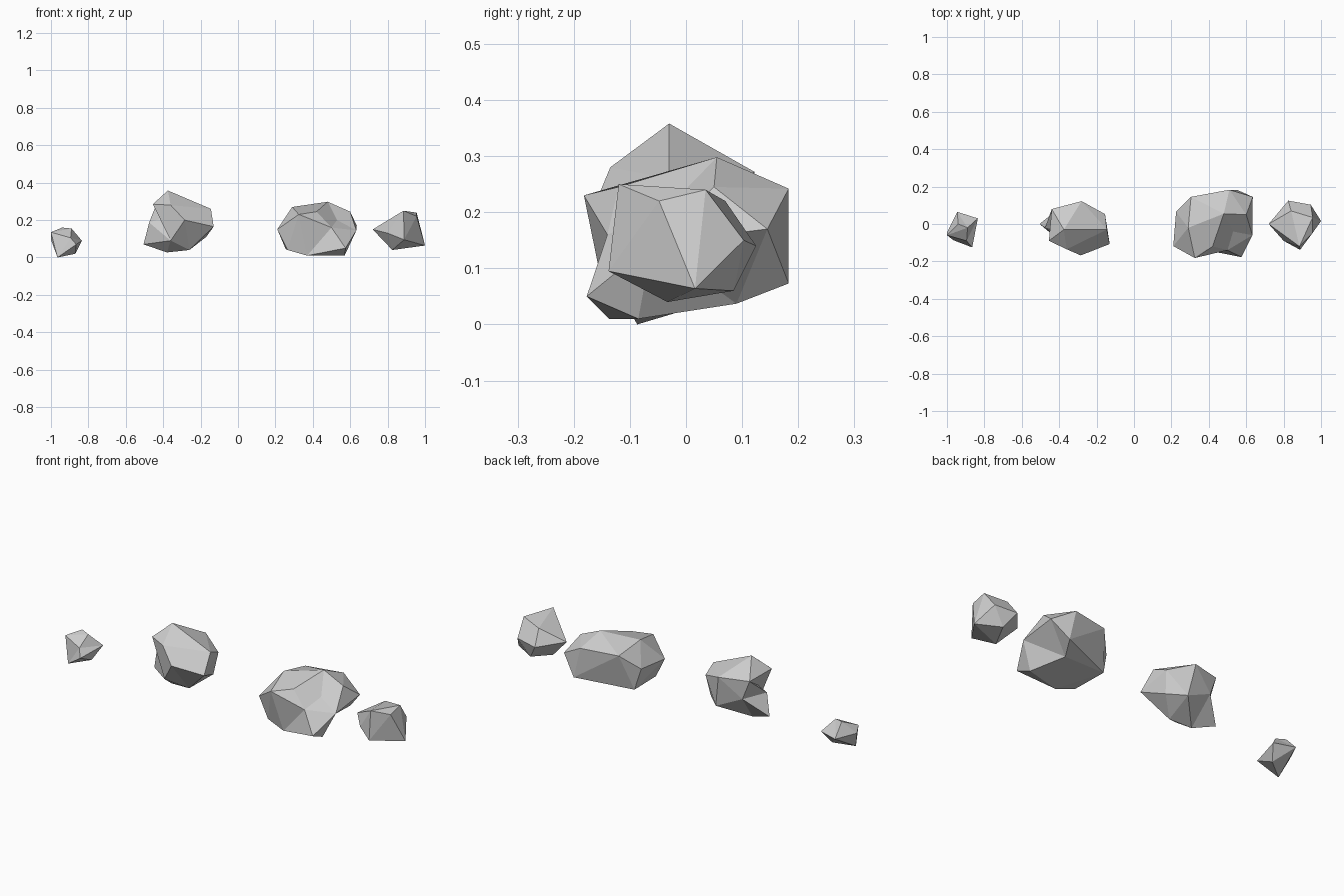
import bpy, bmesh
from mathutils import Vector


def rock(name, centre, corners):
    """Faceted star-shaped stone: corners are linked as seen from its centre,
    so dents stay possible."""
    c = Vector(centre)
    bm = bmesh.new()
    target = {}
    for p in corners:
        v = bm.verts.new((Vector(p) - c).normalized())
        target[v] = Vector(p)
    bmesh.ops.convex_hull(bm, input=bm.verts[:])
    for v in bm.verts:
        v.co = target[v]
    bmesh.ops.recalc_face_normals(bm, faces=bm.faces[:])
    # join nearly flat neighbours into broad facets
    bmesh.ops.dissolve_limit(bm, angle_limit=0.06, verts=bm.verts[:], edges=bm.edges[:])
    me = bpy.data.meshes.new(name)
    bm.to_mesh(me)
    bm.free()
    ob = bpy.data.objects.new(name, me)
    bpy.context.collection.objects.link(ob)
    return ob


# pebble at far left
rock("pebble", (-0.925, -0.03, 0.08), [
    (-0.945, 0.065, 0.09), (-0.835, 0.03, 0.09), (-0.865, -0.125, 0.07),
    (-1.0, -0.06, 0.135), (-1.0, -0.045, 0.095), (-0.965, -0.087, 0.0),
    (-0.87, -0.02, 0.02), (-0.94, 0.0, 0.16), (-0.89, -0.02, 0.155),
    (-0.895, -0.09, 0.105)])

# tall peaked rock with a notch on its left
rock("peaked_rock", (-0.31, -0.02, 0.18), [
    (-0.375, -0.03, 0.358), (-0.145, -0.03, 0.26), (-0.155, 0.053, 0.225),
    (-0.28, 0.122, 0.272), (-0.13, -0.107, 0.165), (-0.285, -0.168, 0.20),
    (-0.36, -0.135, 0.28), (-0.26, -0.05, 0.04), (-0.38, -0.03, 0.027),
    (-0.505, 0.0, 0.07), (-0.475, -0.02, 0.187), (-0.415, -0.03, 0.207),
    (-0.455, -0.09, 0.285), (-0.44, 0.08, 0.275), (-0.25, 0.10, 0.10),
    (-0.40, 0.085, 0.17), (-0.36, -0.12, 0.09), (-0.17, 0.03, 0.11)])

# largest broad boulder with a step in its top
rock("broad_boulder", (0.43, 0.0, 0.14), [
    (0.21, -0.118, 0.15), (0.225, 0.065, 0.16), (0.29, -0.02, 0.27),
    (0.48, 0.055, 0.298), (0.51, 0.183, 0.242), (0.305, 0.145, 0.24),
    (0.60, 0.05, 0.245), (0.635, 0.145, 0.17), (0.633, -0.06, 0.145),
    (0.575, -0.177, 0.05), (0.57, -0.085, 0.01), (0.325, -0.182, 0.23),
    (0.42, -0.12, 0.245), (0.50, -0.14, 0.16), (0.53, -0.04, 0.20),
    (0.55, 0.183, 0.073), (0.50, 0.09, 0.037), (0.37, -0.137, 0.01),
    (0.255, 0.08, 0.045), (0.265, -0.12, 0.04)])

# angular stone at far right, hollowed on its right side
rock("angular_stone", (0.85, 0.0, 0.14), [
    (0.72, 0.0, 0.15), (0.885, -0.12, 0.25), (0.955, 0.035, 0.24),
    (0.955, -0.048, 0.22), (0.925, -0.087, 0.162), (1.0, 0.016, 0.064),
    (0.945, 0.103, 0.15), (0.825, 0.125, 0.14), (0.88, 0.085, 0.06),
    (0.825, -0.033, 0.04), (0.888, -0.138, 0.095), (0.80, -0.09, 0.13),
    (0.84, 0.07, 0.22)])
